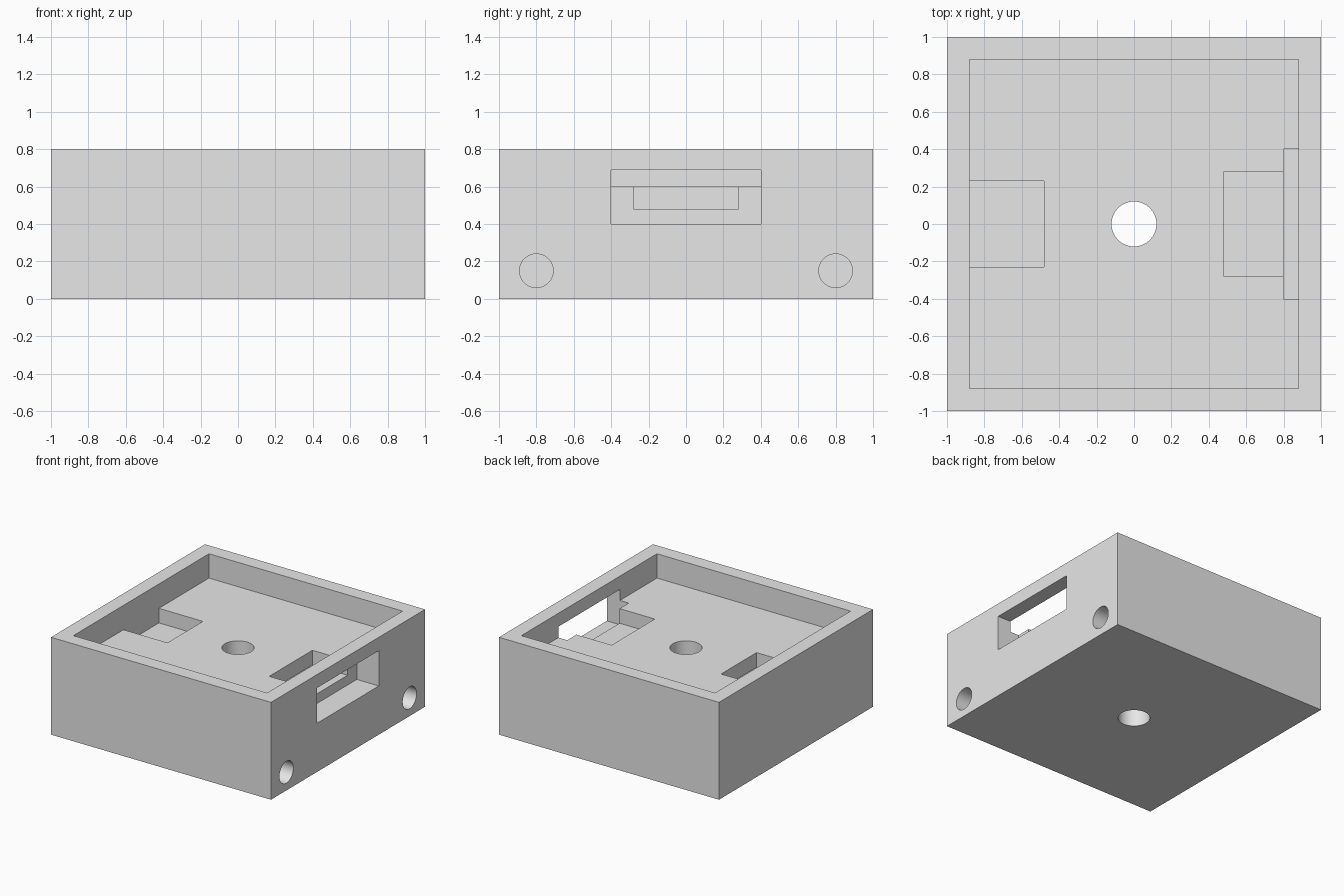
import bpy
import math

cube = bpy.data.objects.get("Cube")
if cube:
    bpy.data.objects.remove(cube, do_unlink=True)

grey = bpy.data.materials.new("light_grey")
grey.use_nodes = True
colour = (0.8, 0.8, 0.8, 1)
grey.diffuse_color = colour
grey.node_tree.nodes["Principled BSDF"].inputs["Base Color"].default_value = colour


def block(name, low, high):
    """Box between two opposite corners."""
    bpy.ops.mesh.primitive_cube_add(size=1, location=[(a + b) / 2 for a, b in zip(low, high)])
    ob = bpy.context.object
    ob.name = name
    ob.scale = [b - a for a, b in zip(low, high)]
    bpy.ops.object.transform_apply(location=True, rotation=True, scale=True)
    return ob


def rod(name, radius, length, centre, tilt=0):
    """Cylinder along z, or along x with a quarter-turn tilt."""
    bpy.ops.mesh.primitive_cylinder_add(vertices=64, radius=radius, depth=length,
                                        location=centre, rotation=(0, tilt, 0))
    ob = bpy.context.object
    ob.name = name
    bpy.ops.object.transform_apply(location=True, rotation=True, scale=True)
    return ob


# Solid body
body = block("housing", (-1, -1, 0), (1, 1, 0.8))
body.data.materials.append(grey)

cutters = [
    # Shallow tray with a rim around it
    block("tray_cutter", (-0.88, -0.88, 0.6), (0.88, 0.88, 0.9)),
    # Pocket against the right-hand rim
    block("right_pocket_cutter", (-0.88, -0.23, 0.48), (-0.48, 0.23, 0.7)),
    # Slot through the left wall, and the pocket behind it
    block("slot_cutter", (0.8, -0.4, 0.4), (1.1, 0.4, 0.69)),
    block("left_pocket_cutter", (0.48, -0.28, 0.48), (0.85, 0.28, 0.65)),
    # Hole through the floor
    rod("floor_hole_cutter", 0.12, 2, (0, 0, 0.4)),
]
# Blind holes low in the left wall
for side in (-1, 1):
    cutters.append(rod("side_hole_cutter", 0.09, 0.4, (0.9, side * 0.8, 0.15), math.pi / 2))

# Cut every opening, then drop the cutters
bpy.ops.object.select_all(action='DESELECT')
bpy.context.view_layer.objects.active = body
body.select_set(True)
for cutter in cutters:
    cutter.hide_render = True
    mod = body.modifiers.new(cutter.name, 'BOOLEAN')
    mod.operation = 'DIFFERENCE'
    mod.solver = 'EXACT'
    mod.object = cutter
    bpy.ops.object.modifier_apply(modifier=mod.name)
    bpy.data.objects.remove(cutter, do_unlink=True)

bpy.ops.object.shade_smooth_by_angle(angle=math.radians(30))
